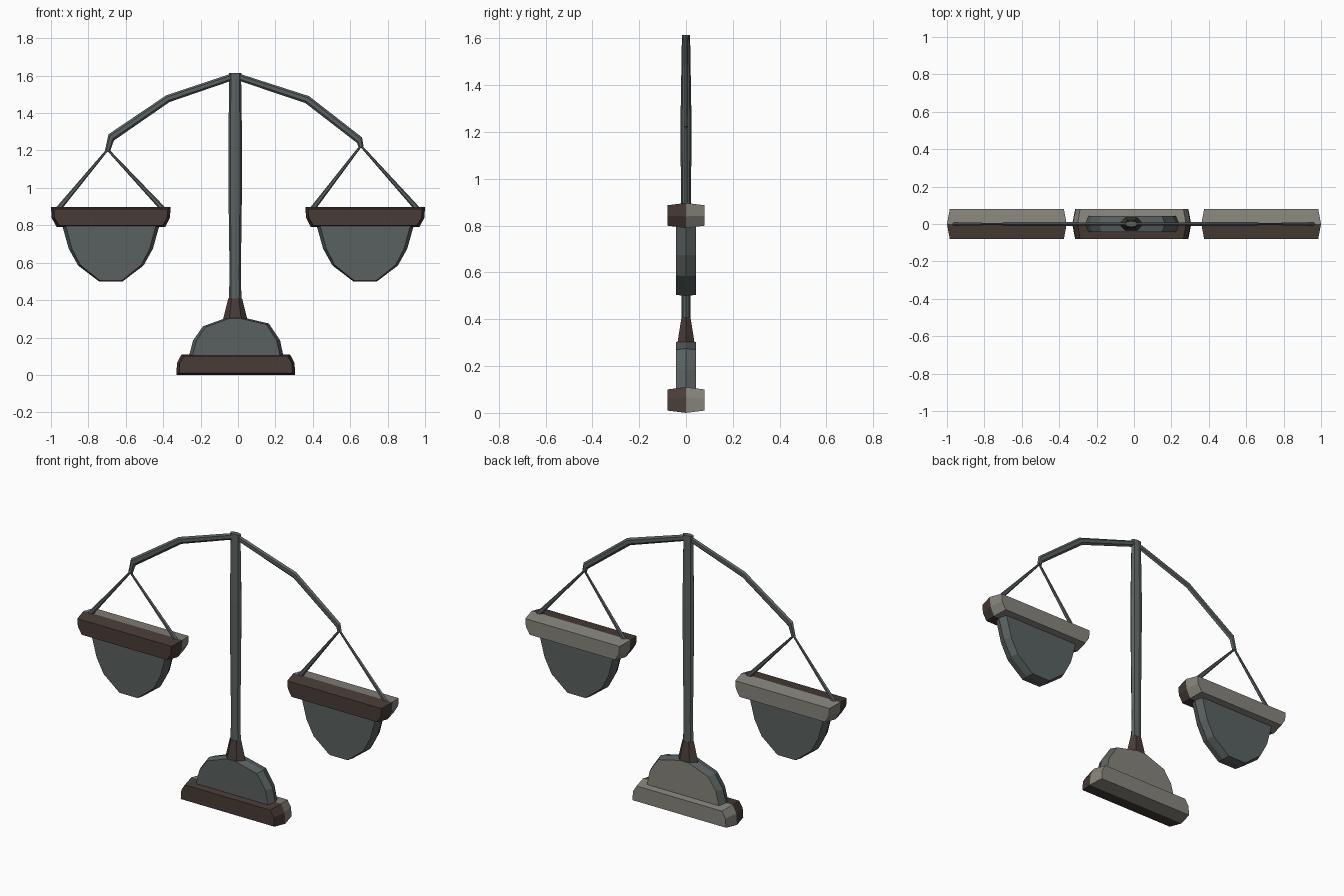
import bpy, bmesh, math
from mathutils import Vector

if "Cube" in bpy.data.objects:
    bpy.data.objects.remove(bpy.data.objects["Cube"])


def material(name, rgb):
    m = bpy.data.materials.new(name)
    m.diffuse_color = (*rgb, 1)
    m.use_nodes = True
    m.node_tree.nodes["Principled BSDF"].inputs["Base Color"].default_value = m.diffuse_color
    return m


GREEN = material("green_grey", (0.10, 0.12, 0.118))
BROWN = material("dark_brown", (0.065, 0.045, 0.037))
BEIGE = material("warm_grey", (0.24, 0.23, 0.20))


def finish(name, bm, mats):
    bmesh.ops.recalc_face_normals(bm, faces=bm.faces)
    me = bpy.data.meshes.new(name)
    bm.to_mesh(me)
    bm.free()
    for m in mats:
        me.materials.append(m)
    ob = bpy.data.objects.new(name, me)
    bpy.context.collection.objects.link(ob)
    return ob


def loft(bm, rings):
    """Skin a list of point rings and cap both ends; returns faces per span and caps."""
    vs = [[bm.verts.new(p) for p in r] for r in rings]
    n = len(vs[0])
    spans = [[bm.faces.new((a[i], a[(i + 1) % n], b[(i + 1) % n], b[i]))
              for i in range(n)] for a, b in zip(vs, vs[1:])]
    caps = [bm.faces.new(vs[0]), bm.faces.new(vs[-1])]
    return spans, caps


def ridged_slab(name, outline, depth, inset, front, back, back_rim):
    """Plate in the xz plane, widest along its y = 0 ridge."""
    xs, zs = [p[0] for p in outline], [p[1] for p in outline]
    cx, cz = (min(xs) + max(xs)) / 2, (min(zs) + max(zs)) / 2
    sx = 1 - 2 * inset[0] / (max(xs) - min(xs))
    sz = 1 - 2 * inset[1] / (max(zs) - min(zs))
    small = [(cx + (x - cx) * sx, cz + (z - cz) * sz) for x, z in outline]
    bm = bmesh.new()
    spans, caps = loft(bm, [[(x, -depth, z) for x, z in small],
                            [(x, 0, z) for x, z in outline],
                            [(x, depth, z) for x, z in small]])
    caps[1].material_index = 1
    for f in spans[1]:
        f.material_index = 1 if back_rim else 0
    return finish(name, bm, [front, back])


def bar(name, cx, pts):
    return ridged_slab(name, [(cx + x, z) for x, z in pts], 0.08, (0.015, 0.01),
                       BROWN, BEIGE, True)


def strut(name, path, mat, sides=6):
    """Tapered rod in the xz plane; path points are (x, z, half width, half depth)."""
    bm = bmesh.new()
    rings = []
    for i, (x, z, w, d) in enumerate(path):
        a, b = path[max(i - 1, 0)], path[min(i + 1, len(path) - 1)]
        t = Vector((b[0] - a[0], 0, b[1] - a[1])).normalized()
        nrm = Vector((t.z, 0, -t.x))
        rings.append([Vector((x, 0, z)) + nrm * w * math.cos(k * math.tau / sides)
                      + Vector((0, d * math.sin(k * math.tau / sides), 0))
                      for k in range(sides)])
    loft(bm, rings)
    return finish(name, bm, [mat])


# base block and dome
bar("base_block", -0.012, [(-0.318, 0), (0.318, 0), (0.314, 0.065), (0.29, 0.11),
                           (-0.29, 0.11), (-0.314, 0.065)])
ridged_slab("base_dome", [(-0.265, 0.09), (-0.24, 0.185), (-0.187, 0.26), (-0.05, 0.31),
                          (0.015, 0.31), (0.165, 0.275), (0.225, 0.185), (0.245, 0.09)],
            0.042, (0.02, 0.008), GREEN, BEIGE, False)

# collar and post
PX = -0.015
strut("post_collar", [(PX, 0.30, 0.064, 0.042), (PX, 0.41, 0.037, 0.022)], BROWN)
strut("post", [(PX, 0.40, 0.034, 0.019), (PX, 0.53, 0.030, 0.018), (PX, 0.90, 0.035, 0.021),
               (PX, 1.22, 0.037, 0.024), (PX, 1.58, 0.032, 0.018), (PX, 1.615, 0.034, 0.016)],
      GREEN, 8)

# beam arms, slightly uneven left to right
strut("left_arm", [(-0.02, 1.597, 0.018, 0.01), (-0.375, 1.477, 0.02, 0.011),
                   (-0.678, 1.27, 0.022, 0.011), (-0.697, 1.20, 0.014, 0.01)], GREEN)
strut("right_arm", [(-0.01, 1.597, 0.018, 0.01), (0.37, 1.472, 0.021, 0.011),
                    (0.65, 1.255, 0.02, 0.011), (0.657, 1.222, 0.014, 0.01)], GREEN)

# hanging pans: two cords, rim bar and bowl on each side
for side, cx, apex in (("left", -0.68, (-0.697, 1.205)), ("right", 0.68, (0.657, 1.225))):
    for label, dx in (("outer", -0.295), ("inner", 0.295)):
        strut(f"{side}_cord_{label}", [(*apex, 0.006, 0.006), (cx + dx, 0.87, 0.015, 0.01)], GREEN)
    bar(f"{side}_pan_rim", cx, [(-0.32, 0.897), (0.32, 0.897), (0.316, 0.84), (0.29, 0.79),
                                (-0.29, 0.79), (-0.316, 0.84)])
    half = [(0.26, 0.80), (0.225, 0.675), (0.175, 0.585), (0.063, 0.5)]
    outline = half + [(-x, z) for x, z in reversed(half)]
    ridged_slab(f"{side}_pan_bowl", [(cx + x, z) for x, z in outline], 0.042,
                (0.02, 0.004), GREEN, GREEN, False)
